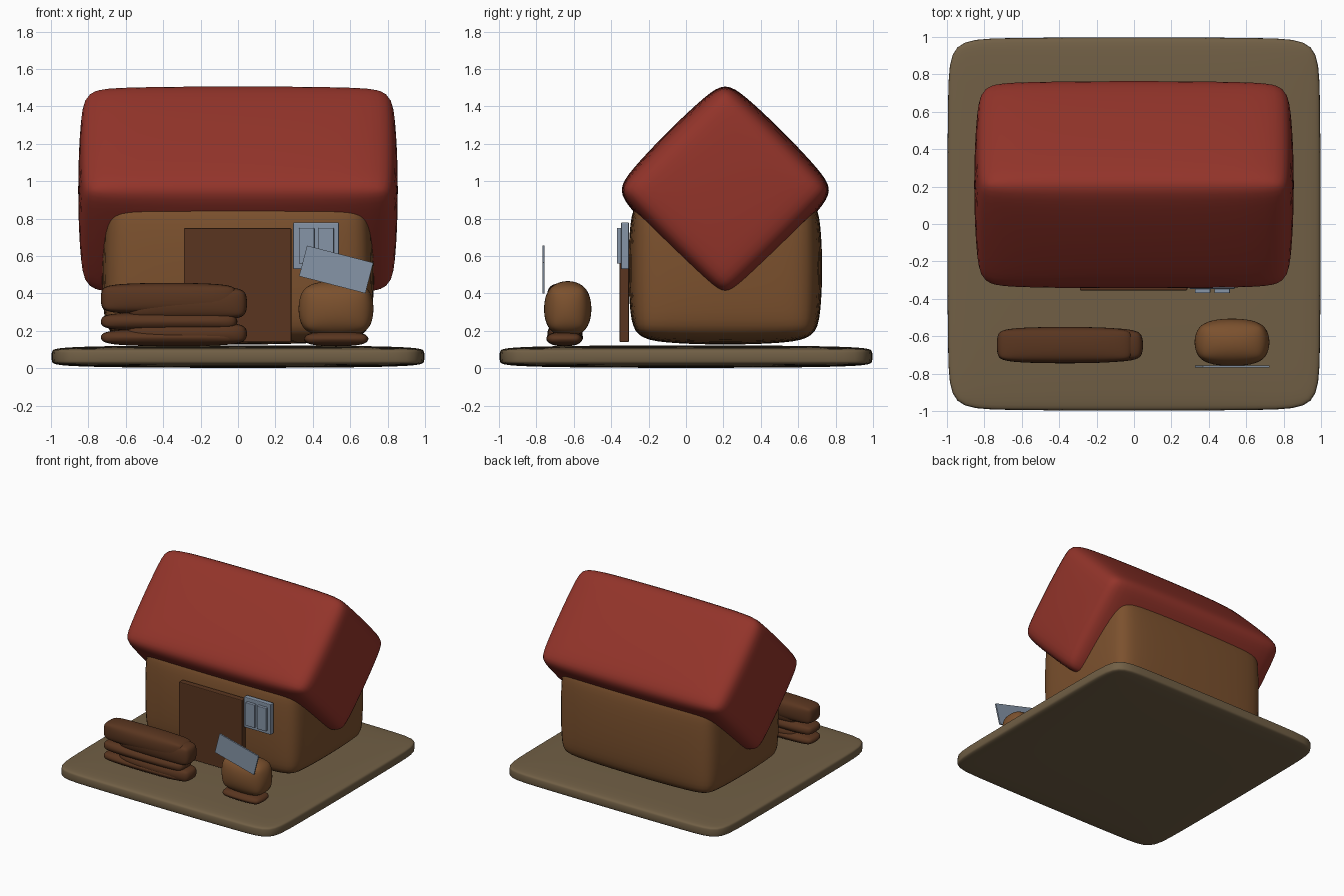
import bpy, math
from mathutils import Vector

if "Cube" in bpy.data.objects:
    bpy.data.objects.remove(bpy.data.objects["Cube"])


def material(name, rgb):
    m = bpy.data.materials.new(name)
    m.diffuse_color = (*rgb, 1)
    m.use_nodes = True
    m.node_tree.nodes["Principled BSDF"].inputs["Base Color"].default_value = m.diffuse_color
    return m


ROOF = material("roof red", (0.29, 0.034, 0.023))
WALL = material("wall brown", (0.20, 0.082, 0.027))
TIMBER = material("dark timber", (0.10, 0.036, 0.014))
EARTH = material("earth", (0.165, 0.115, 0.06))
METAL = material("blue grey", (0.24, 0.30, 0.39))


def box(name, x, y, z, mat, bevel=0.0, soft=False, rot=(0, 0, 0)):
    """Box between (min, max) pairs, optionally bevelled and softened."""
    lo, hi = Vector((x[0], y[0], z[0])), Vector((x[1], y[1], z[1]))
    bpy.ops.mesh.primitive_cube_add(size=1, location=(lo + hi) / 2, rotation=rot)
    o = bpy.context.object
    o.name = name
    o.scale = hi - lo
    bpy.ops.object.transform_apply(location=False, rotation=False, scale=True)
    o.data.materials.append(mat)
    if bevel:
        b = o.modifiers.new("bevel", 'BEVEL')
        b.width, b.segments = bevel, 1 if soft else 2
    if soft:
        s = o.modifiers.new("soften", 'SUBSURF')
        s.levels = s.render_levels = 3
        bpy.ops.object.shade_smooth()
    return o


# Ground slab
box("ground_slab", (-1, 1), (-1, 1), (0, 0.125), EARTH, 0.03, True)

# House body and the square roof block turned on its edge
box("house_body", (-0.735, 0.735), (-0.315, 0.735), (0.12, 0.95), WALL, 0.09, True)
h = 0.443
box("roof", (-0.86, 0.86), (0.21 - h, 0.21 + h), (0.953 - h, 0.953 + h), ROOF,
    0.07, True, (math.radians(45), 0, 0))

# Door
box("door", (-0.29, 0.285), (-0.355, -0.305), (0.14, 0.75), TIMBER, 0.006)

# Window frame with two raised panes
box("window_frame", (0.295, 0.54), (-0.347, -0.305), (0.53, 0.78), METAL, 0.006)
for i, x in enumerate(((0.325, 0.408), (0.43, 0.513))):
    box(f"window_pane_{i + 1}", x, (-0.37, -0.34), (0.56, 0.75), METAL, 0.004)

# Stacked logs, with shorter ones showing at the right end
for i, z in enumerate(((0.115, 0.215), (0.195, 0.305), (0.285, 0.46))):
    box(f"log_{i + 1}", (-0.737, 0.0), (-0.748, -0.547), z, TIMBER, 0.04, True)
for i, z in enumerate(((0.115, 0.255), (0.25, 0.445))):
    box(f"back_log_{i + 1}", (-0.6, 0.052), (-0.745, -0.55), z, TIMBER, 0.045, True)

# Sack on a low wooden foot
box("sack_foot", (0.35, 0.70), (-0.75, -0.55), (0.115, 0.20), TIMBER, 0.035, True)
box("sack", (0.318, 0.73), (-0.765, -0.5), (0.163, 0.472), WALL, 0.075, True)

# Tilted sign plate in front of the sack
box("sign_plate", (0.342, 0.708), (-0.768, -0.756), (0.444, 0.613), METAL,
    rot=(0, math.radians(14.5), 0))
